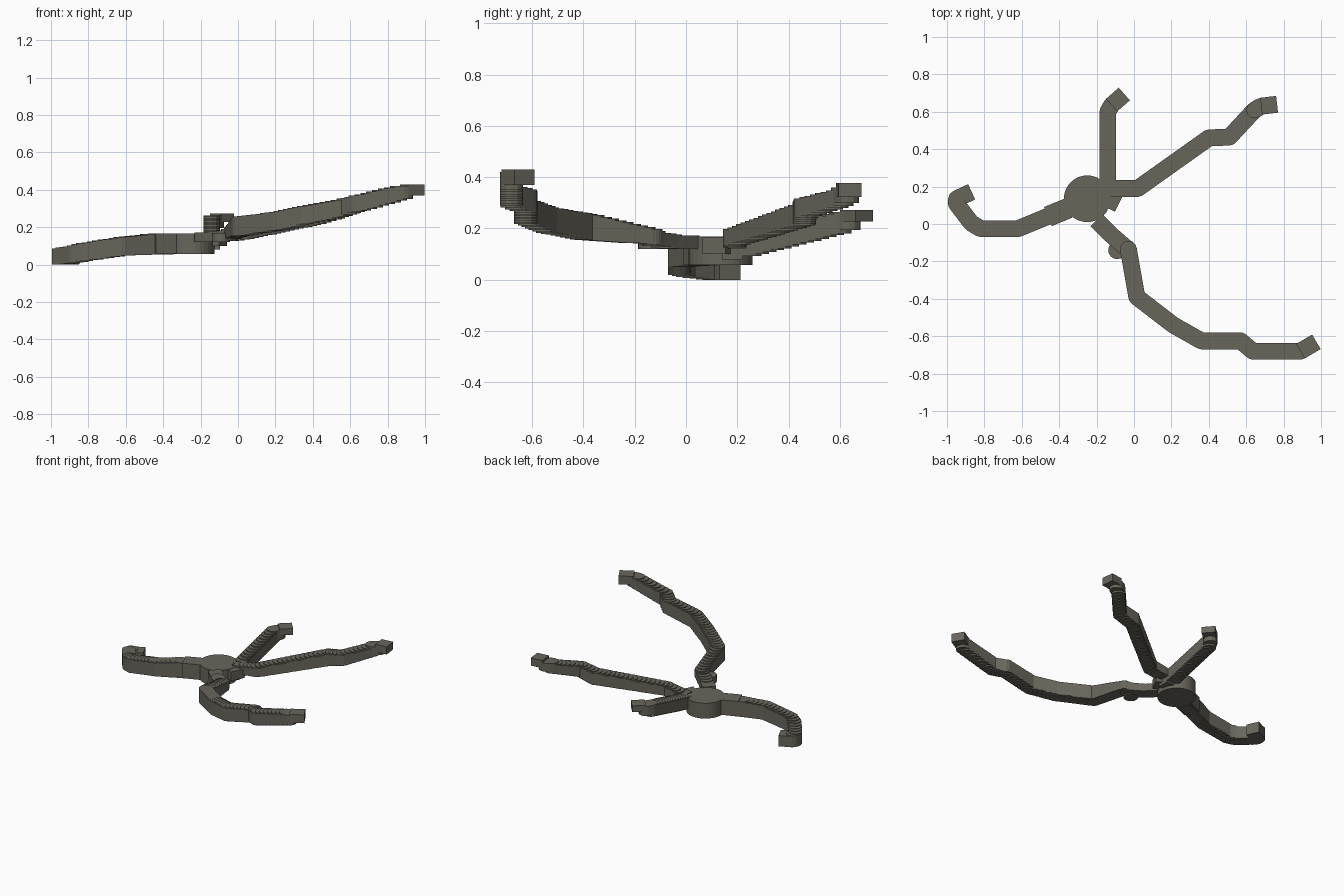
import bpy, bmesh, math
from mathutils import Vector

if "Cube" in bpy.data.objects:
    bpy.data.objects.remove(bpy.data.objects["Cube"])

stone = bpy.data.materials.new("stone")
stone.diffuse_color = (0.14, 0.13, 0.105, 1)
stone.use_nodes = True
stone.node_tree.nodes["Principled BSDF"].inputs["Base Color"].default_value = stone.diffuse_color
W = 0.045  # half width of every passage


def finish(name, bm):
    bmesh.ops.recalc_face_normals(bm, faces=bm.faces)
    me = bpy.data.meshes.new(name)
    bm.to_mesh(me)
    bm.free()
    ob = bpy.data.objects.new(name, me)
    me.materials.append(stone)
    bpy.context.collection.objects.link(ob)
    return ob


def prism(bm, outline, z0, z1):
    lo = [bm.verts.new((p[0], p[1], z0)) for p in outline]
    hi = [bm.verts.new((p[0], p[1], z1)) for p in outline]
    bm.faces.new(lo)
    bm.faces.new(hi)
    n = len(outline)
    for i in range(n):
        j = (i + 1) % n
        bm.faces.new((lo[i], lo[j], hi[j], hi[i]))


def capsule(a, b, r=W, n=6):
    ang = math.atan2(b.y - a.y, b.x - a.x)
    pts = []
    for c, start in ((b, ang - math.pi / 2), (a, ang + math.pi / 2)):
        for i in range(n + 1):
            t = start + math.pi * i / n
            pts.append((c.x + r * math.cos(t), c.y + r * math.sin(t)))
    return pts


def bar(a, b, r=W):
    d = (b - a).normalized()
    s = Vector((-d.y, d.x)) * r
    return [a - s, b - s, b + s, a + s]


def passage(name, path, step=0.03):
    """Stepped slabs along (x, y, bottom, top) points, square at both ends."""
    bm = bmesh.new()
    last = len(path) - 2
    for k in range(last + 1):
        p, q = Vector(path[k]), Vector(path[k + 1])
        if k in (0, last):
            prism(bm, bar(p.xy, q.xy), (p.z + q.z) / 2, (p.w + q.w) / 2)
            continue
        n = max(1, round((q.xy - p.xy).length / step))
        for i in range(n):
            a, b = p.lerp(q, i / n), p.lerp(q, (i + 1) / n)
            prism(bm, capsule(a.xy, b.xy), (a.z + b.z) / 2, (a.w + b.w) / 2)
    return finish(name, bm)


def block(name, a, b, z0, z1, r):
    bm = bmesh.new()
    prism(bm, bar(Vector(a), Vector(b), r), z0, z1)
    return finish(name, bm)


def drum(name, x, y, r, z0, z1, n=32):
    bm = bmesh.new()
    prism(bm, [(x + r * math.cos(2 * math.pi * i / n),
                y + r * math.sin(2 * math.pi * i / n)) for i in range(n)], z0, z1)
    return finish(name, bm)


# Central chamber and small side pocket
drum("central_chamber", -0.25, 0.135, 0.125, 0.058, 0.168)
drum("side_pocket", -0.09, -0.14, 0.048, 0.12, 0.17, 16)

# Doorway blocks where passages leave the chamber
block("east_doorway", (-0.15, 0.145), (-0.08, 0.11), 0.1, 0.165, 0.05)
block("west_doorway", (-0.46, 0.04), (-0.35, 0.085), 0.06, 0.168, 0.055)

# Long south-east passage
passage("south_east_passage", [
    (-0.2, 0.02, 0.12, 0.17), (-0.12, -0.06, 0.12, 0.175),
    (-0.045, -0.125, 0.135, 0.185), (-0.03, -0.135, 0.14, 0.195),
    (0.015, -0.39, 0.155, 0.255), (0.21, -0.54, 0.185, 0.28),
    (0.36, -0.625, 0.22, 0.31), (0.57, -0.625, 0.265, 0.35),
    (0.635, -0.68, 0.285, 0.365), (0.89, -0.68, 0.355, 0.425),
    (0.975, -0.63, 0.385, 0.435)])

# North-east passage
passage("north_east_passage", [
    (-0.15, 0.19, 0.12, 0.17), (-0.07, 0.19, 0.125, 0.18),
    (0.02, 0.19, 0.135, 0.195), (0.4, 0.46, 0.215, 0.295),
    (0.51, 0.465, 0.245, 0.315), (0.645, 0.61, 0.29, 0.35),
    (0.68, 0.63, 0.31, 0.37), (0.765, 0.64, 0.335, 0.385)])

# North passage
passage("north_passage", [
    (-0.14, 0.14, 0.07, 0.16), (-0.14, 0.22, 0.09, 0.168),
    (-0.14, 0.6, 0.185, 0.26), (-0.12, 0.635, 0.205, 0.268),
    (-0.052, 0.695, 0.25, 0.278)])

# West passage, sinking to the lowest point
passage("west_passage", [
    (-0.36, 0.08, 0.055, 0.165), (-0.45, 0.045, 0.055, 0.165),
    (-0.62, -0.025, 0.05, 0.145), (-0.82, -0.025, 0.022, 0.113),
    (-0.87, 0.005, 0.012, 0.1), (-0.95, 0.11, 0.0, 0.085),
    (-0.948, 0.135, 0.0, 0.08), (-0.868, 0.172, 0.0, 0.075)])
